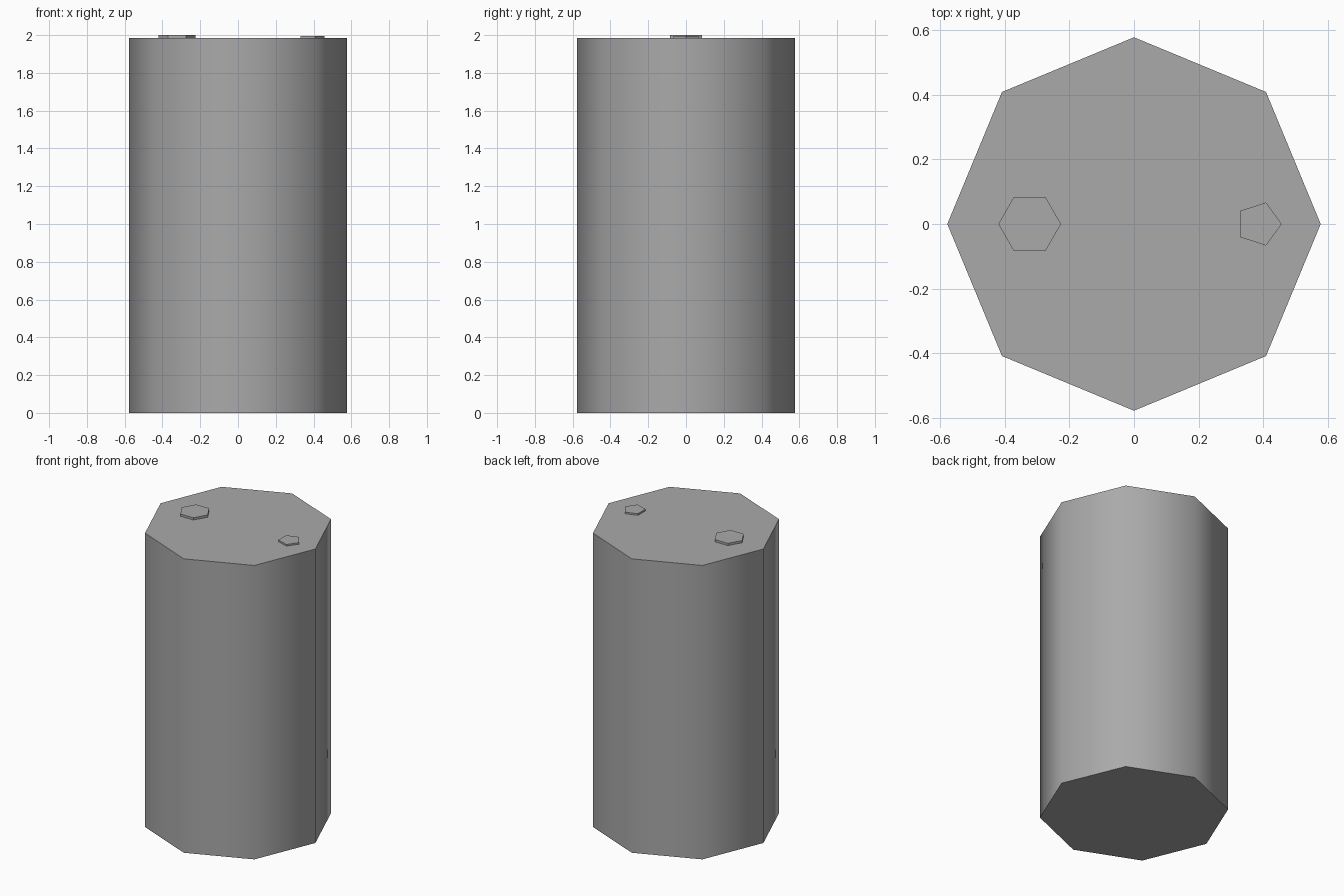
import bpy
from math import radians

default = bpy.data.objects.get("Cube")
if default:
    bpy.data.objects.remove(default, do_unlink=True)

# One plain grey for every part
grey = bpy.data.materials.new("grey_metal")
grey.use_nodes = True
colour = (0.4, 0.4, 0.4, 1)
grey.diffuse_color = colour
grey.node_tree.nodes["Principled BSDF"].inputs["Base Color"].default_value = colour

DRUM_TOP = 1.985


def prism(name, sides, radius, x, bottom, top):
    """Upright prism with one corner pointing along +x."""
    bpy.ops.mesh.primitive_cylinder_add(
        vertices=sides, radius=radius, depth=top - bottom,
        location=(x, 0, (bottom + top) / 2),
        rotation=(0, 0, radians(-90)))
    obj = bpy.context.object
    obj.name = name
    obj.data.name = name
    bpy.ops.object.transform_apply(location=False, rotation=True, scale=False)
    obj.data.materials.append(grey)
    return obj


# Drum body: octagonal, smooth round the side, sharp at the rims
prism("drum_body", 8, 0.578, 0, 0, DRUM_TOP)
bpy.ops.object.shade_smooth_by_angle(angle=radians(60))

# Two flat-sided bung caps on the lid
prism("large_cap", 6, 0.097, -0.323, DRUM_TOP - 0.005, 2.0)
prism("small_cap", 5, 0.07, 0.387, DRUM_TOP - 0.005, 1.996)
